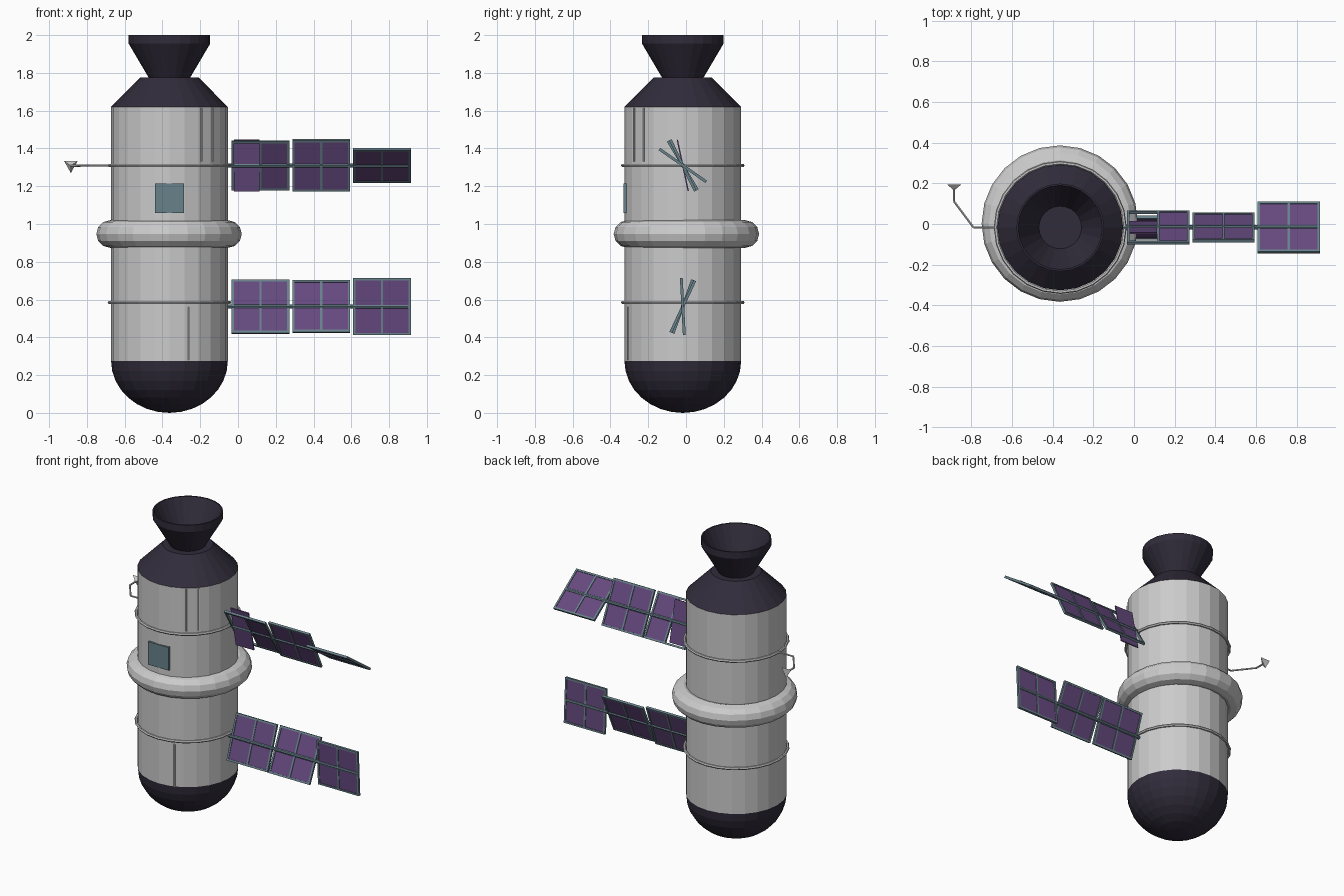
import bpy, bmesh, math
from mathutils import Matrix, Vector

if "Cube" in bpy.data.objects:
    bpy.data.objects.remove(bpy.data.objects["Cube"])

CX, CY, R, SIDES = -0.363, -0.017, 0.309, 24


def material(name, rgb):
    m = bpy.data.materials.new(name)
    m.diffuse_color = (*rgb, 1)
    m.use_nodes = True
    m.node_tree.nodes["Principled BSDF"].inputs["Base Color"].default_value = m.diffuse_color
    return m


DARK = material("dark_shell", (0.03, 0.025, 0.043))
FRAME = material("frame_grey", (0.14, 0.22, 0.26))
CELL = material("cell_purple", (0.13, 0.067, 0.21))


def finish(name, bm, mat=None):
    bmesh.ops.recalc_face_normals(bm, faces=bm.faces[:])
    me = bpy.data.meshes.new(name)
    bm.to_mesh(me)
    bm.free()
    ob = bpy.data.objects.new(name, me)
    bpy.context.collection.objects.link(ob)
    if mat:
        me.materials.append(mat)
    return ob


def lathe(name, profile, mat=None, center=(CX, CY), closed=False):
    """Spin an (r, z) profile around the vertical axis."""
    bm = bmesh.new()
    vs = [bm.verts.new((r, 0, z)) for r, z in profile]
    pairs = list(zip(vs, vs[1:])) + ([(vs[-1], vs[0])] if closed else [])
    edges = [bm.edges.new(p) for p in pairs]
    bmesh.ops.spin(bm, geom=vs + edges, axis=(0, 0, 1), cent=(0, 0, 0),
                   angle=2 * math.pi, steps=SIDES, use_duplicate=False)
    bmesh.ops.remove_doubles(bm, verts=bm.verts[:], dist=1e-4)
    bmesh.ops.translate(bm, verts=bm.verts[:], vec=(*center, 0))
    return finish(name, bm, mat)


def ring(name, major, minor, z, n, center):
    pts = [(major + minor * math.cos(2 * math.pi * i / n),
            z + minor * math.sin(2 * math.pi * i / n)) for i in range(n)]
    lathe(name, pts, None, center, closed=True)


def boxes(name, items, mat=None, angle=0, pivot=(0, 0, 0)):
    """Boxes given as (center, size), tilted around x, then moved to pivot."""
    bm = bmesh.new()
    for c, s in items:
        bmesh.ops.create_cube(bm, size=1, matrix=Matrix.Translation(c) @ Matrix.Diagonal((*s, 1)))
    bm.transform(Matrix.Translation(pivot) @ Matrix.Rotation(math.radians(angle), 4, 'X'))
    return finish(name, bm, mat)


def rod(name, a, b, r, mat=None, sides=6):
    a, b = Vector(a), Vector(b)
    bm = bmesh.new()
    m = Matrix.Translation((a + b) / 2) @ (b - a).to_track_quat('Z', 'Y').to_matrix().to_4x4()
    bmesh.ops.create_cone(bm, cap_ends=True, segments=sides, radius1=r, radius2=r,
                          depth=(b - a).length, matrix=m)
    return finish(name, bm, mat)


# Hull, rounded tank end, shoulder and open engine bell
lathe("hull", [(0, 0.275), (R, 0.275), (R, 1.62), (0, 1.62)])
dome = [(R * math.sin(math.pi / 16 * i), 0.275 * (1 - math.cos(math.pi / 16 * i))) for i in range(9)]
lathe("tank_dome", dome, DARK)
lathe("shoulder", [(R, 1.62), (0.155, 1.775), (0, 1.775)], DARK)
lathe("engine_bell", [(0.108, 1.772), (0.216, 1.955), (0.216, 2.0), (0.207, 2.0),
                      (0.105, 1.80), (0, 1.80)], DARK)

# Collar and thin bands
ring("collar", 0.312, 0.073, 0.947, 12, (CX - 0.002, 0.002))
for label, z in (("upper", 1.31), ("lower", 0.585)):
    ring(label + "_band", 0.318, 0.009, z, 6, (CX, CY))

# Front hatch and surface conduits
boxes("hatch", [((-0.363, -0.315, 1.137), (0.155, 0.034, 0.155))], FRAME)


def conduit(name, y, z0, z1, side):
    x = CX + side * math.sqrt(max(R * R - (y - CY) ** 2, 0))
    rod(name, (x, y, z0), (x, y, z1), 0.005)


conduit("lower_conduit", -0.308, 0.28, 0.56, 1)
conduit("upper_conduit_a", -0.275, 1.33, 1.615, 1)
conduit("upper_conduit_b", -0.225, 1.33, 1.615, 1)

# Antenna boom with a three-sided dish
path = [(-0.66, -0.017, 1.31), (-0.79, -0.017, 1.31), (-0.885, 0.11, 1.308), (-0.885, 0.175, 1.308)]
for i, (a, b) in enumerate(zip(path, path[1:])):
    rod("antenna_boom_%d" % i, a, b, 0.006)
bm = bmesh.new()
tip = bm.verts.new((-0.885, 0.165, 1.308))
rim = [bm.verts.new(p) for p in ((-0.921, 0.195, 1.334), (-0.849, 0.195, 1.334), (-0.885, 0.195, 1.27))]
bm.faces.new(rim)
for i in range(3):
    bm.faces.new((tip, rim[i], rim[(i + 1) % 3]))
finish("antenna_dish", bm)

# Solar wings: three twisted panels each, with 2 x 2 cells in a frame
W, H, B, T = 0.306, 0.302, 0.012, 0.015


def cell_boxes(sx):
    w, h = W / 2 - B * 1.5, H / 2 - B * 1.5
    return [((sx * (w + B) / 2, 0, sz * (h + B) / 2), (w, 0.007, h)) for sz in (-1, 1)]


def panel(name, pivot, angle, loose_angle=None):
    bars = [((0, 0, s * (H - B) / 2), (W, T, B)) for s in (-1, 0, 1)]
    bars += [((s * (W - B) / 2, 0, 0), (B, T, H)) for s in (-1, 0, 1)]
    boxes(name + "_frame", bars, FRAME, angle, pivot)
    for label, s in (("inner", -1), ("outer", 1)):
        loose = s < 0 and loose_angle is not None
        boxes("%s_%s_cells" % (name, label), cell_boxes(s), CELL,
              loose_angle if loose else angle, pivot)


for wing, z, angles, loose in (("upper", 1.31, (31, 26, 55), 12), ("lower", 0.563, (-20, -25, 3), None)):
    rod(wing + "_wing_spar", (-0.08, CY, z), (0.9, CY, z), 0.011, FRAME, 8)
    for i, a in enumerate(angles):
        panel("%s_panel_%d" % (wing, i + 1), (0.119 + 0.3215 * i, CY, z), a, loose if i == 0 else None)
